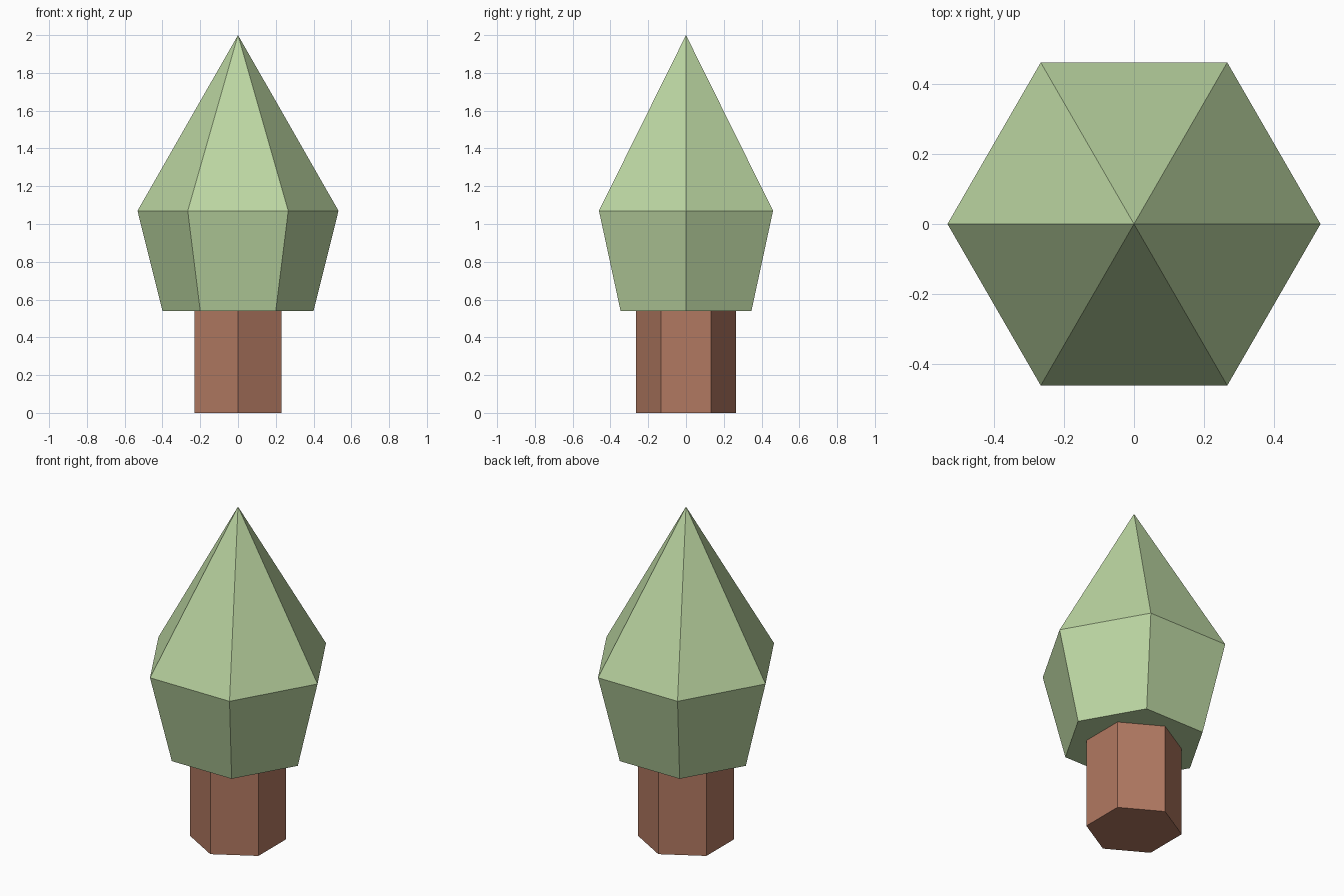
import bpy
import math

if "Cube" in bpy.data.objects:
    bpy.data.objects.remove(bpy.data.objects["Cube"])

SIDES = 6


def material(name, color):
    mat = bpy.data.materials.new(name)
    mat.diffuse_color = (*color, 1)
    mat.use_nodes = True
    mat.node_tree.nodes["Principled BSDF"].inputs["Base Color"].default_value = mat.diffuse_color
    return mat


def ring_solid(name, rings, start, mat, apex=None):
    """Closed flat-sided solid from (radius, z) rings, optionally ending in a point."""
    verts = [(r * math.cos(start + i * math.tau / SIDES),
              r * math.sin(start + i * math.tau / SIDES), z)
             for r, z in rings for i in range(SIDES)]
    faces = [tuple(reversed(range(SIDES)))]
    for k in range(len(rings) - 1):
        for i in range(SIDES):
            a, b = k * SIDES + i, k * SIDES + (i + 1) % SIDES
            faces.append((a, b, b + SIDES, a + SIDES))
    top = [(len(rings) - 1) * SIDES + i for i in range(SIDES)]
    if apex is None:
        faces.append(tuple(top))
    else:
        verts.append((0, 0, apex))
        faces += [(top[i], top[(i + 1) % SIDES], len(verts) - 1) for i in range(SIDES)]
    mesh = bpy.data.meshes.new(name)
    mesh.from_pydata(verts, [], faces)
    mesh.materials.append(mat)
    obj = bpy.data.objects.new(name, mesh)
    bpy.context.collection.objects.link(obj)
    return obj


# Trunk: hexagonal post with a corner facing front
ring_solid("trunk", [(0.265, 0), (0.265, 0.54)], math.pi / 2,
           material("bark", (0.44, 0.19, 0.12)))

# Foliage: flared hexagonal base rising to a point, flat side facing front
ring_solid("foliage", [(0.40, 0.54), (0.532, 1.07)], 0,
           material("leaves", (0.50, 0.67, 0.36)), apex=2.0)
